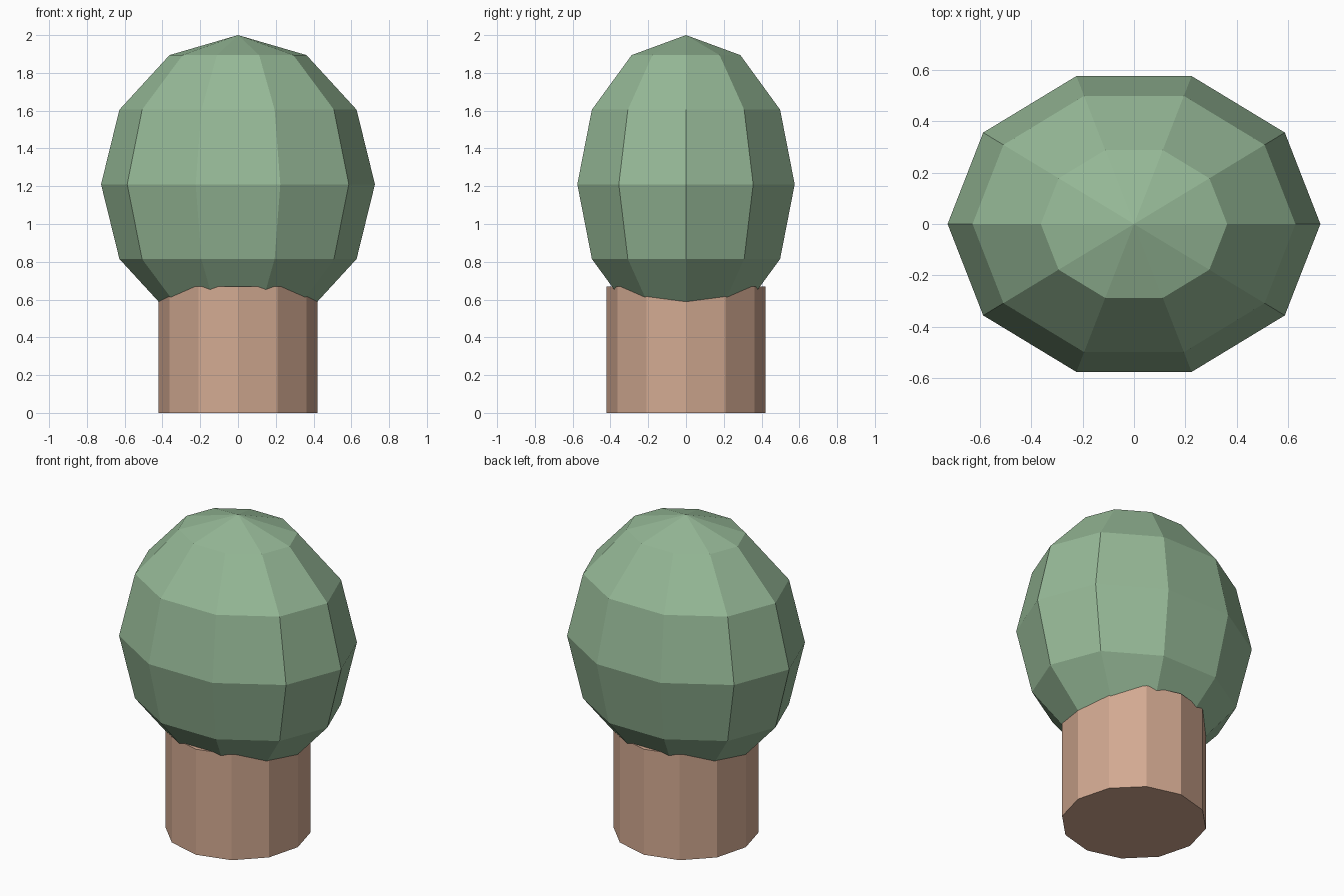
import bpy

if "Cube" in bpy.data.objects:
    bpy.data.objects.remove(bpy.data.objects["Cube"])


def material(name, rgb):
    m = bpy.data.materials.new(name)
    m.diffuse_color = (*rgb, 1.0)
    m.use_nodes = True
    m.node_tree.nodes["Principled BSDF"].inputs["Base Color"].default_value = m.diffuse_color
    return m


leaf_green = material("leaf_green", (0.305, 0.485, 0.310))
bark_brown = material("bark_brown", (0.65, 0.40, 0.285))

# Trunk: straight 12-sided cylinder standing on the ground
TRUNK_HEIGHT = 0.67
bpy.ops.mesh.primitive_cylinder_add(vertices=12, radius=0.42, depth=TRUNK_HEIGHT,
                                    location=(0, 0, TRUNK_HEIGHT / 2))
trunk = bpy.context.object
trunk.name = "trunk"
trunk.data.materials.append(bark_brown)

# Crown: faceted ellipsoid, 10 segments round, corners on the x axis
bpy.ops.mesh.primitive_uv_sphere_add(segments=10, ring_count=6, radius=1.0,
                                     location=(0, 0, 1.21))
crown = bpy.context.object
crown.name = "crown"
# The sphere's first corner may lie on x or y, so turn it until one lies on x
if max(abs(v.co.x) for v in crown.data.vertices) < 0.99:
    crown.rotation_euler.z = 1.5707963
    bpy.ops.object.transform_apply(location=False, rotation=True, scale=False)
crown.scale = (0.725, 0.605, 0.79)
bpy.ops.object.transform_apply(location=False, rotation=False, scale=True)
crown.data.materials.append(leaf_green)

# Low-poly style: flat faces
for part in (trunk, crown):
    part.data.shade_flat()
